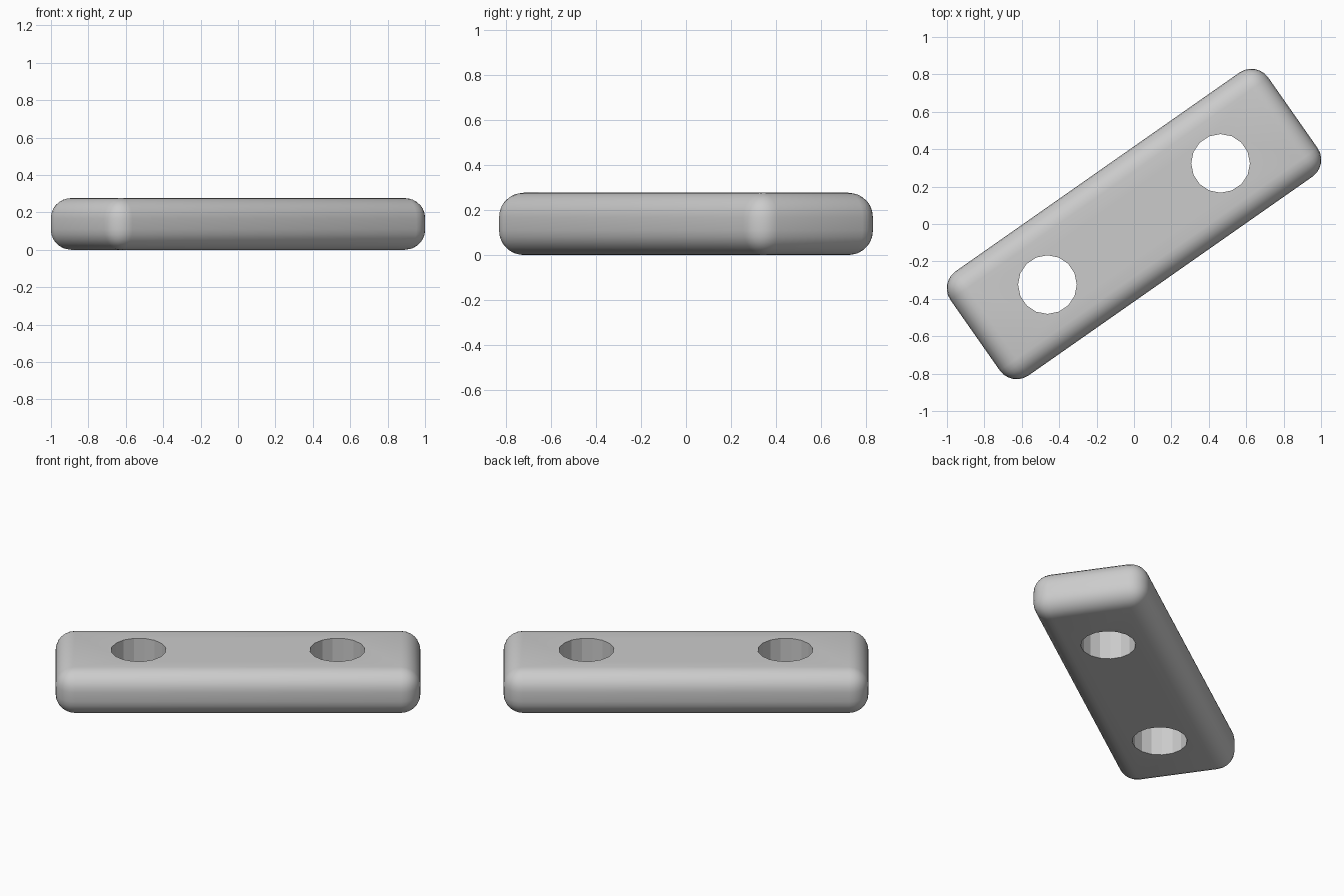
import bpy, math
from mathutils import Matrix

cube = bpy.data.objects.get("Cube")
if cube:
    bpy.data.objects.remove(cube, do_unlink=True)

LENGTH, WIDTH, HEIGHT, ROUNDING = 2.074, 0.68, 0.277, 0.11
ANGLE = math.radians(35)
HOLE_OFFSET, HOLE_RADIUS = 0.565, 0.157

grey = bpy.data.materials.new("light_grey")
grey.use_nodes = True
colour = (0.6, 0.6, 0.6, 1)
grey.diffuse_color = colour
grey.node_tree.nodes["Principled BSDF"].inputs["Base Color"].default_value = colour

# Rounded bar, lying diagonally
bpy.ops.mesh.primitive_cube_add(size=1)
bar = bpy.context.object
bar.name = "link_bar"
bar.data.transform(Matrix.Translation((0, 0, HEIGHT / 2))
                   @ Matrix.Rotation(ANGLE, 4, 'Z')
                   @ Matrix.Diagonal((LENGTH, WIDTH, HEIGHT, 1)))
bar.data.materials.append(grey)
bevel = bar.modifiers.new("rounded_edges", 'BEVEL')
bevel.width = ROUNDING
bevel.segments = 6

# Two through holes
for side, name in ((-1, "right_hole_cutter"), (1, "left_hole_cutter")):
    bpy.ops.mesh.primitive_cylinder_add(
        vertices=16, radius=HOLE_RADIUS, depth=1,
        location=(side * HOLE_OFFSET * math.cos(ANGLE),
                  side * HOLE_OFFSET * math.sin(ANGLE), HEIGHT / 2))
    cutter = bpy.context.object
    cutter.name = name
    cutter.data.materials.append(grey)
    cutter.hide_render = True
    cut = bar.modifiers.new(name, 'BOOLEAN')
    cut.operation = 'DIFFERENCE'
    cut.solver = 'EXACT'
    cut.object = cutter

# Apply the cuts and remove the cutters
bpy.ops.object.select_all(action='DESELECT')
bar.select_set(True)
bpy.context.view_layer.objects.active = bar
for modifier in list(bar.modifiers):
    bpy.ops.object.modifier_apply(modifier=modifier.name)
for name in ("right_hole_cutter", "left_hole_cutter"):
    bpy.data.objects.remove(bpy.data.objects[name], do_unlink=True)

# Soft outer edges, faceted hole walls
bpy.ops.object.shade_smooth_by_angle(angle=math.radians(20))
